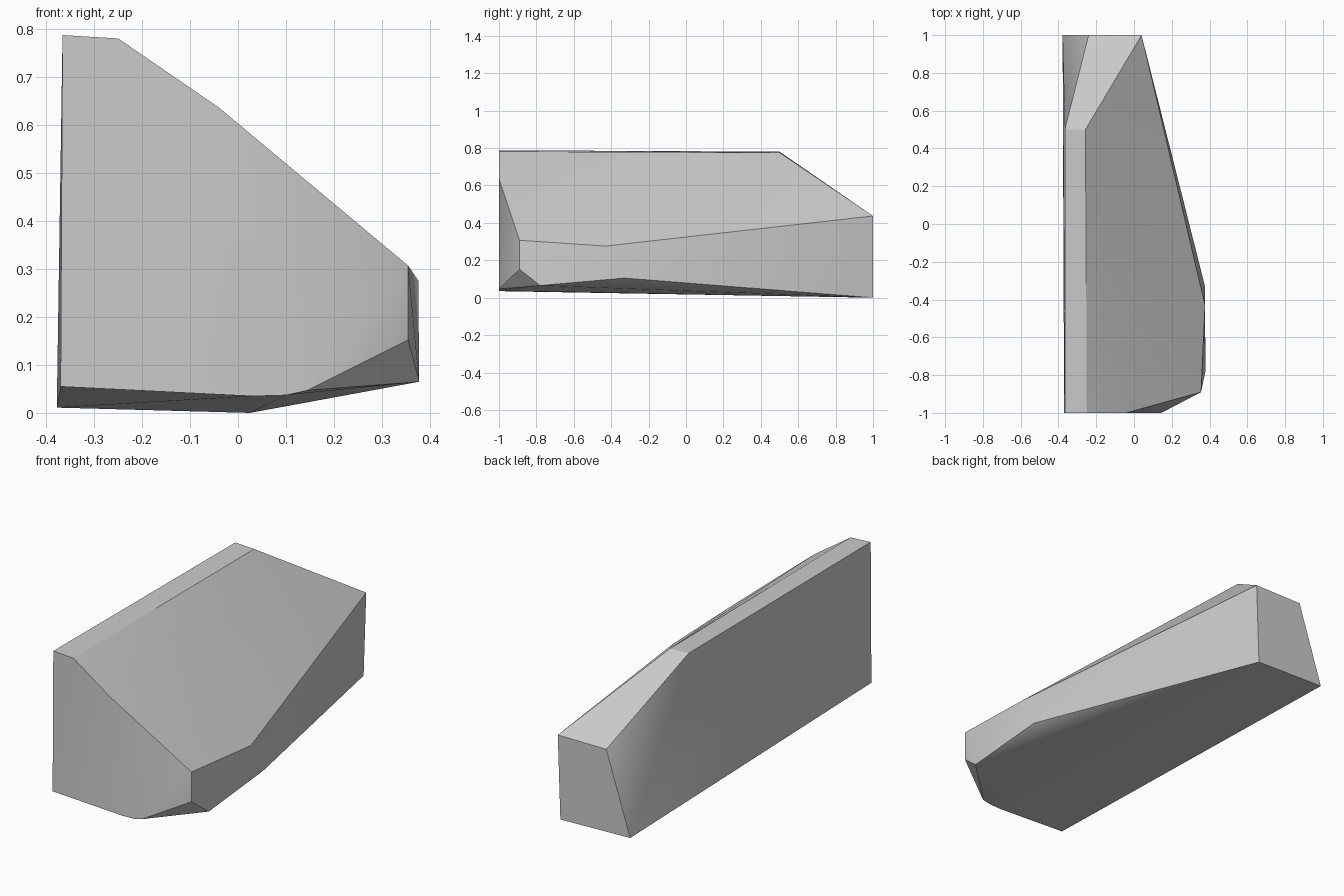
import bpy
import bmesh
from math import radians

cube = bpy.data.objects.get("Cube")
if cube:
    bpy.data.objects.remove(cube, do_unlink=True)

# One plain stone colour
stone = bpy.data.materials.new("stone_grey")
stone.use_nodes = True
grey = (0.6, 0.6, 0.6, 1)
stone.diffuse_color = grey
stone.node_tree.nodes["Principled BSDF"].inputs["Base Color"].default_value = grey

# Corners of the faceted block, grouped by part
front_face = [(-.366, -1, .788), (-.25, -1, .781), (-.04, -1, .637),
              (-.37, -1, .055), (.03, -1, .035), (.1, -1, .037), (.145, -1, .047)]
outer_side = [(.355, -.89, .307), (.355, -.89, .152), (.376, -.43, .276),
              (.378, -.78, .065), (.376, -.33, .105)]
back_face = [(-.378, 1, .011), (.025, 1, 0), (.04, 1, .437), (-.24, 1, .437)]
back_ridge = [(-.366, .5, .781), (-.257, .5, .776)]

# Wrap the corners in a closed faceted skin
bm = bmesh.new()
for corner in front_face + outer_side + back_face + back_ridge:
    bm.verts.new(corner)
bmesh.ops.convex_hull(bm, input=bm.verts)
bmesh.ops.dissolve_limit(bm, angle_limit=radians(1), verts=bm.verts, edges=bm.edges)
bmesh.ops.recalc_face_normals(bm, faces=bm.faces)
mesh = bpy.data.meshes.new("stone_block")
bm.to_mesh(mesh)
bm.free()
mesh.materials.append(stone)

block = bpy.data.objects.new("stone_block", mesh)
bpy.context.collection.objects.link(block)

# Soften shallow facets, keep the hard edges crisp
bpy.ops.object.select_all(action="DESELECT")
block.select_set(True)
bpy.context.view_layer.objects.active = block
bpy.ops.object.shade_smooth_by_angle(angle=radians(30))
